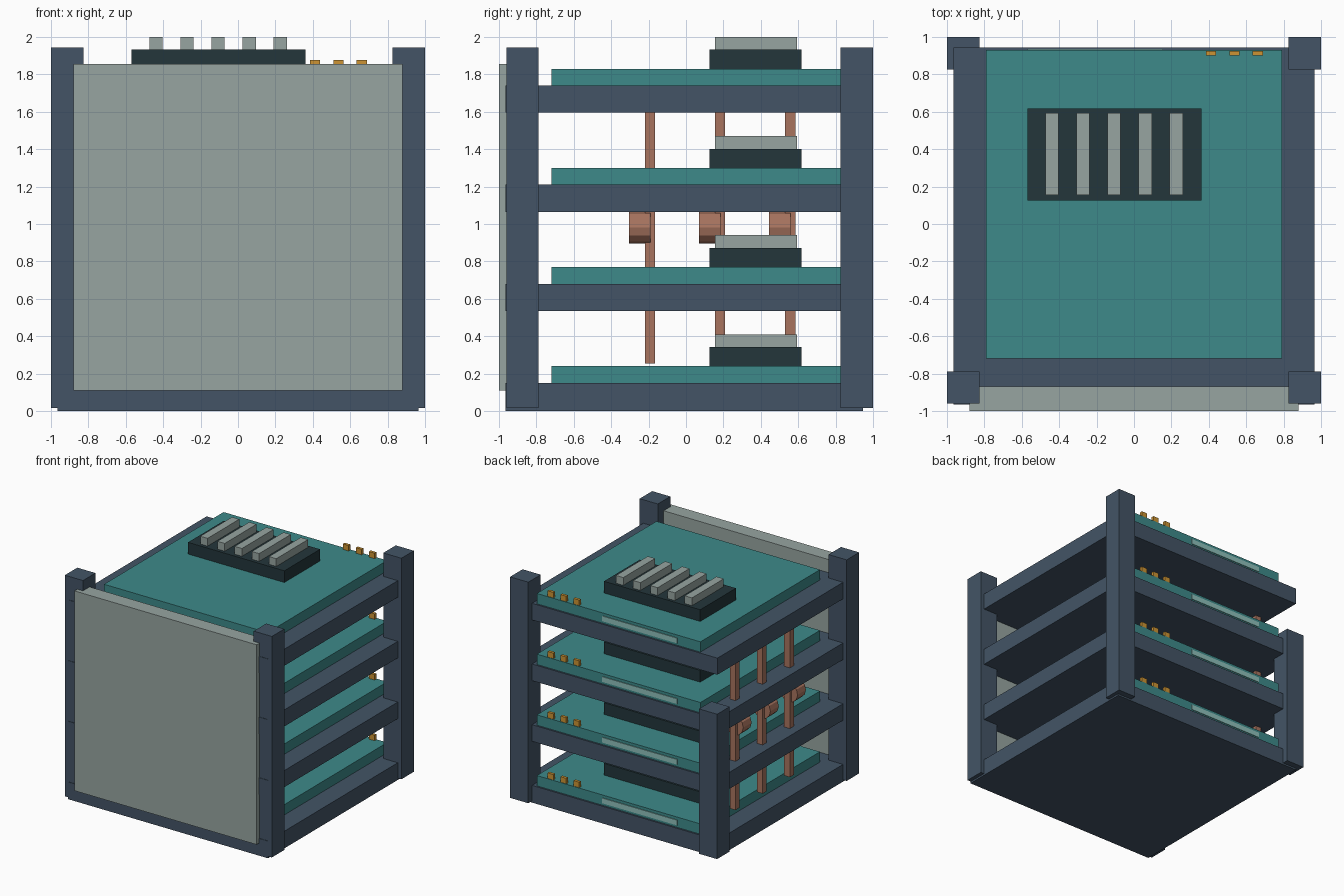
import bpy
import bmesh
from math import radians
from mathutils import Matrix

if "Cube" in bpy.data.objects:
    bpy.data.objects.remove(bpy.data.objects["Cube"])


def make_material(name, hex_code):
    srgb = [int(hex_code[i:i + 2], 16) / 255 for i in (0, 2, 4)]
    color = [((c + 0.055) / 1.055) ** 2.4 for c in srgb] + [1]
    mat = bpy.data.materials.new(name)
    mat.use_nodes = True
    mat.diffuse_color = color
    mat.node_tree.nodes["Principled BSDF"].inputs["Base Color"].default_value = color
    return mat


slate = make_material("slate_frame", "435466")
teal = make_material("teal_board", "3d8a8a")
grey = make_material("grey_metal", "97a5a1")
black = make_material("dark_chip", "23363b")
copper = make_material("copper", "a8745f")
gold = make_material("gold", "cd9434")
pale = make_material("pale_label", "8fc0bb")


def finish(name, bm, mat):
    mesh = bpy.data.meshes.new(name)
    bm.to_mesh(mesh)
    bm.free()
    mesh.materials.append(mat)
    obj = bpy.data.objects.new(name, mesh)
    bpy.context.collection.objects.link(obj)
    return obj


def box(name, mat, x, y, z):
    """Box spanning the (low, high) pairs x, y and z."""
    bm = bmesh.new()
    spans = (x, y, z)
    center = [(a + b) / 2 for a, b in spans]
    size = [b - a for a, b in spans]
    matrix = Matrix.Translation(center) @ Matrix.Diagonal(size + [1])
    bmesh.ops.create_cube(bm, size=1, matrix=matrix)
    return finish(name, bm, mat)


def around(c, width):
    return (c - width / 2, c + width / 2)


# Corner posts, the right rear one cut short
for side, x in (("right", -0.9125), ("left", 0.9125)):
    for end, y in (("front", -0.875), ("back", 0.9125)):
        top = 1.28 if (side, end) == ("right", "back") else 1.945
        box(f"{end}_{side}_post", slate, around(x, 0.175), around(y, 0.172), (0.015, top))

# Front cover
box("front_panel", grey, (-0.88, 0.88), (-1, -0.87), (0.11, 1.855))

# Four stacked trays, each with a board, chip, heat sink and contacts
for level in range(4):
    z = level * 0.53
    n = level + 1
    box(f"tray_{n}", slate, (-0.965, 0.965), (-0.965, 0.945), (z + 0.005 * (level > 0), z + 0.15))
    box(f"board_{n}", teal, (-0.79, 0.79), (-0.72, 0.93), (z + 0.14, z + 0.24))
    box(f"chip_{n}", black, (-0.57, 0.36), (0.125, 0.618), (z + 0.24, z + 0.342))
    for i in range(5):
        box(f"heat_fin_{n}_{i + 1}", grey, around(-0.438 + i * 0.166, 0.07),
            (0.155, 0.593), (z + 0.342, z + 0.41))
    for i in range(3):
        box(f"contact_{n}_{i + 1}", gold, around(0.412 + i * 0.125, 0.055),
            (0.9, 0.925), (z + 0.24, z + 0.288))
    box(f"edge_label_{n}", pale, (-0.57, 0.155), (0.929, 0.936), (z + 0.17, z + 0.215))

# Copper rods through the trays, each with a round coupling
for i in range(3):
    y = -0.193 + i * 0.375
    box(f"rod_{i + 1}", copper, around(-0.86, 0.055), around(y, 0.055), (0.255, 1.65))
    bm = bmesh.new()
    matrix = Matrix.Translation((-0.86, y - 0.055, 0.98)) @ Matrix.Rotation(radians(90), 4, "X")
    bmesh.ops.create_cone(bm, cap_ends=True, segments=12, radius1=0.085, radius2=0.085,
                          depth=0.115, matrix=matrix)
    finish(f"coupling_{i + 1}", bm, copper)
